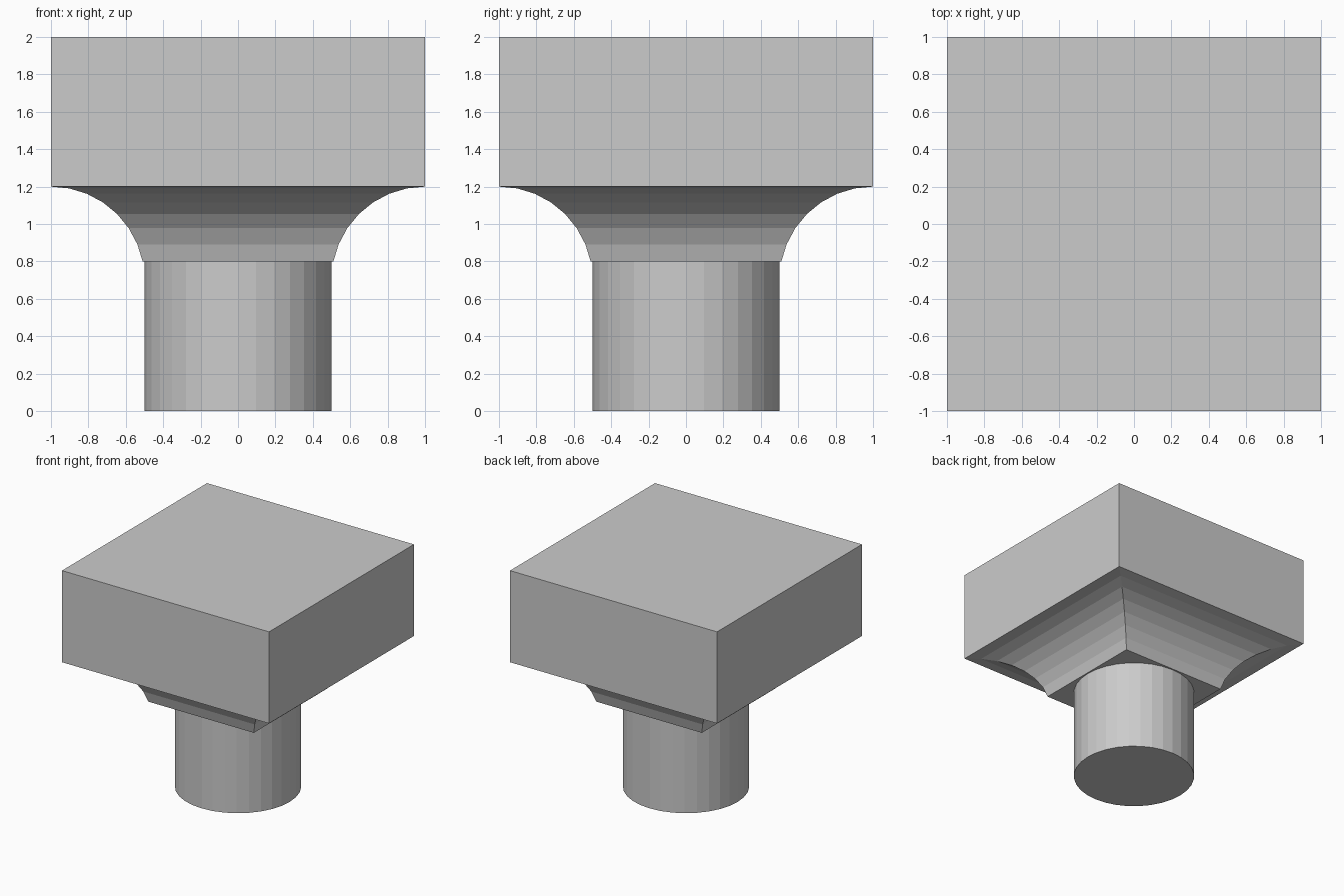
import bpy, bmesh
from math import sin, cos, radians

if "Cube" in bpy.data.objects:
    bpy.data.objects.remove(bpy.data.objects["Cube"])


def add_object(name, bm):
    bmesh.ops.recalc_face_normals(bm, faces=bm.faces)
    mesh = bpy.data.meshes.new(name)
    bm.to_mesh(mesh)
    bm.free()
    obj = bpy.data.objects.new(name, mesh)
    bpy.context.collection.objects.link(obj)
    return obj


# Round shaft: 32 flat sides
bpy.ops.mesh.primitive_cylinder_add(vertices=32, radius=0.5, depth=0.8, location=(0, 0, 0.4))
bpy.context.object.name = "shaft"

# Square capital: quarter-round cove sweeping out to a straight block
STEP = 11.25
cove = [(1 - 0.5 * cos(radians(k * STEP)), 0.7 + 0.5 * sin(radians(k * STEP)))
        for k in range(2, 9)]
profile = [(0.51, 0.8)] + cove + [(1.0, 2.0)]

bm = bmesh.new()
rings = [[bm.verts.new((sx * h, sy * h, z)) for sx, sy in ((-1, -1), (1, -1), (1, 1), (-1, 1))]
         for h, z in profile]
for low, high in zip(rings, rings[1:]):
    for i in range(4):
        j = (i + 1) % 4
        bm.faces.new((low[i], low[j], high[j], high[i]))
bm.faces.new(rings[0][::-1])
bm.faces.new(rings[-1])
add_object("capital", bm)
